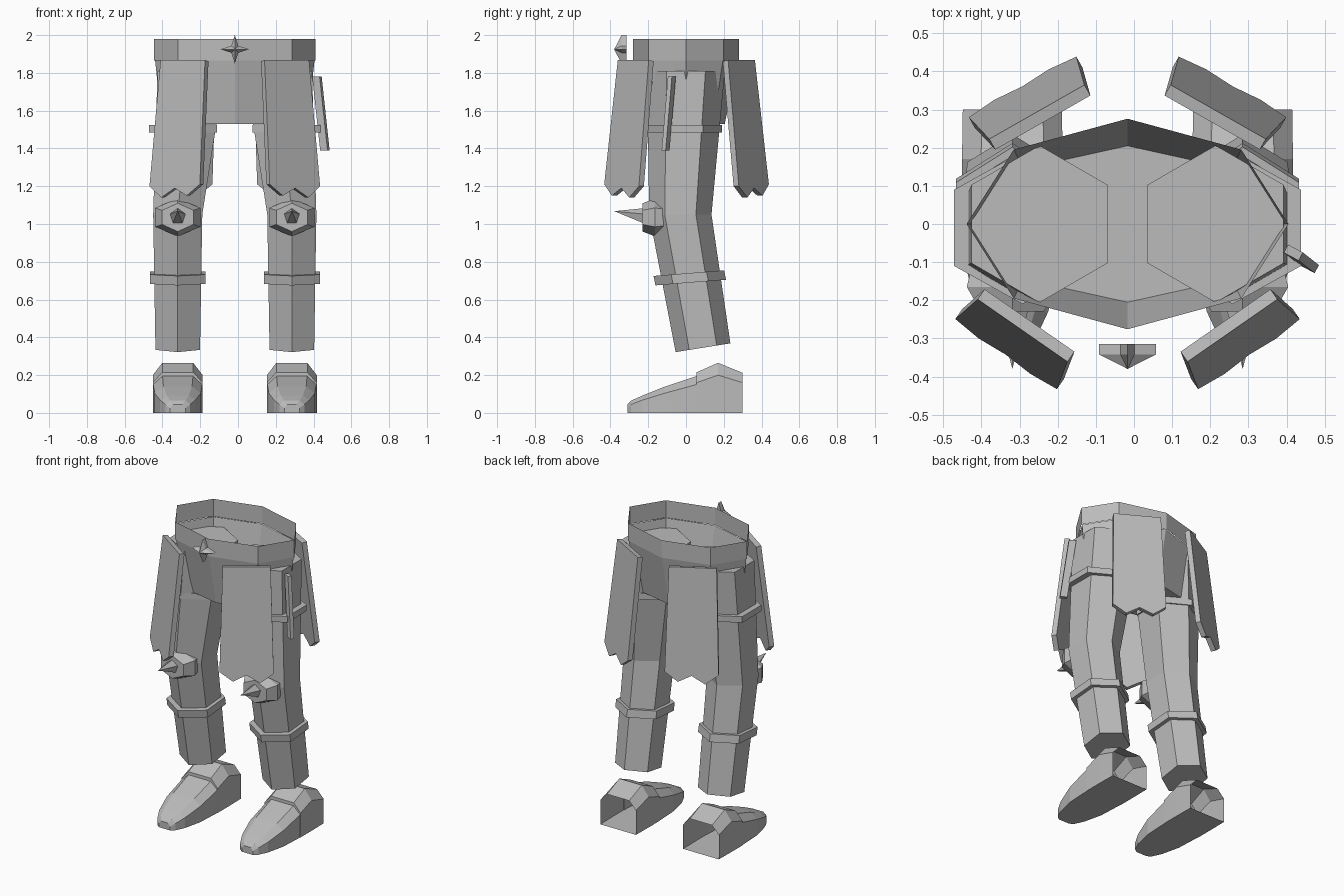
import bpy, bmesh, math
from mathutils import Vector

if "Cube" in bpy.data.objects:
    bpy.data.objects.remove(bpy.data.objects["Cube"])

CX = -0.017  # mirror plane of the body
grey = bpy.data.materials.new("plain_grey")
grey.diffuse_color = (0.5, 0.5, 0.5, 1)
grey.use_nodes = True
grey.node_tree.nodes["Principled BSDF"].inputs["Base Color"].default_value = grey.diffuse_color


def finish(name, bm, normals=True):
    if normals:
        bmesh.ops.recalc_face_normals(bm, faces=bm.faces)
    me = bpy.data.meshes.new(name)
    bm.to_mesh(me)
    bm.free()
    me.materials.append(grey)
    ob = bpy.data.objects.new(name, me)
    bpy.context.collection.objects.link(ob)
    return ob


def loft(name, rings, cap_start=True, cap_end=True):
    """Skin a list of equal-length closed rings; a one-point ring is a tip."""
    bm = bmesh.new()
    loops = [[bm.verts.new(p) for p in r] for r in rings]
    for a, b in zip(loops, loops[1:]):
        n = len(a)
        for i in range(n):
            j = (i + 1) % n
            if len(b) == 1:
                bm.faces.new((a[i], a[j], b[0]))
            else:
                bm.faces.new((a[i], a[j], b[j], b[i]))
    if cap_start:
        bm.faces.new(loops[0])
    if cap_end and len(loops[-1]) > 2:
        bm.faces.new(loops[-1])
    return finish(name, bm)


def flat_ring(n, x, y, z, rx, ry, phase=0.0, tilt=0.0):
    """Horizontal ring; tilt raises the back."""
    pts = []
    for i in range(n):
        a = phase + 2 * math.pi * i / n
        dy = ry * math.sin(a)
        pts.append((x + rx * math.cos(a), y + dy, z + tilt * dy))
    return pts


def hex_ring(x, y, z, rx, ry, tilt=0.0):
    # hexagon with its points to front and back, rx is the half width
    return flat_ring(6, x, y, z, rx / math.cos(math.pi / 6), ry, math.pi / 2, tilt)


def front_ring(n, x, y, z, r, rz=None):
    rz = rz or r
    return [(x + r * math.sin(2 * math.pi * i / n), y,
             z + rz * math.cos(2 * math.pi * i / n)) for i in range(n)]


# belt and hips
loft("belt", [flat_ring(8, CX, 0, z, 0.427, 0.28) for z in (1.865, 1.98)], False, False)
loft("hips", [flat_ring(8, CX, 0, 1.53, 0.385, 0.205),
              flat_ring(8, CX, 0, 1.865, 0.422, 0.276)], True, False)

# star buckle
def star(y, k):
    return [(CX + k * r * math.sin(i * math.pi / 4), y, 1.925 + k * r * math.cos(i * math.pi / 4))
            for i, r in enumerate([0.075, 0.026] * 4)]
loft("star_buckle", [star(-0.315, 1), star(-0.342, 1), [(CX, -0.38, 1.925)]])


def tasset(name, s, mx, my, wx, wy):
    """Hanging plate: top mid-point, inward width direction, notched lower hem."""
    across = Vector((wx, wy, 0)).normalized()
    out = Vector((-across.y, across.x, 0))
    if out.y * my < 0:
        out = -out
    hem = [(0, 1.20), (0.25, 1.14), (0.5, 1.19), (0.75, 1.15), (1, 1.21)]
    layers = []
    for thick in (0, 0.032):
        ring = []
        for u, z in [(1, 1.865), (0, 1.865)] + hem:
            t = (1.865 - z) / 0.665
            w = 0.287 + 0.037 * t
            p = Vector((-mx, my, z)) + across * (u - 0.5) * w + out * (thick + 0.076 * t)
            ring.append((CX - s * p.x, p.y, z + 0.18 * (thick - 0.016) if z > 1.8 else z))
        layers.append(ring)
    loft(name, layers)


def boot(name, x):
    # half width, shoulder height and top height along the foot
    secs = [(-0.31, 0.04, 0.025, 0.045), (-0.29, 0.066, 0.045, 0.065),
            (-0.23, 0.094, 0.068, 0.092), (-0.11, 0.122, 0.105, 0.14),
            (0.055, 0.13, 0.15, 0.195), (0.056, 0.132, 0.16, 0.215),
            (0.17, 0.132, 0.2, 0.265), (0.3, 0.13, 0.16, 0.212)]
    rings = []
    for y, w, zs, zt in secs:
        half = [(w, 0), (w, zs), (0.62 * w, zt)]
        rings.append([(x + a, y, z) for a, z in half] +
                     [(x - a, y, z) for a, z in reversed(half)])
    loft(name, rings, True, False)


for side, s in (("left", -1), ("right", 1)):
    def X(v):
        return CX + s * v
    # leg with bent knee
    loft(side + "_leg", [hex_ring(X(0.231), 0, 1.81, 0.178, 0.206),
                         hex_ring(X(0.302), -0.03, 1.05, 0.13, 0.165),
                         hex_ring(X(0.302), 0.09, 0.345, 0.118, 0.145, 0.16)])
    # straps
    loft(side + "_thigh_strap", [hex_ring(X(0.275), -0.01, z, 0.18, 0.2)
                                 for z in (1.485, 1.525)])
    loft(side + "_shin_strap", [hex_ring(X(0.302), 0.02 - (z - 0.715) * 0.2, z, 0.148, 0.187, 0.08)
                                for z in (0.69, 0.74)])
    # knee guard and spike
    kx = X(0.302)
    loft(side + "_knee_guard", [front_ring(6, kx, -0.12, 1.035, 0.125, 0.09),
                                front_ring(6, kx, -0.165, 1.035, 0.138, 0.1),
                                front_ring(6, kx, -0.23, 1.035, 0.095, 0.075)])
    loft(side + "_knee_spike", [front_ring(5, kx, -0.228, 1.04, 0.043),
                                [(kx, -0.38, 1.068)]])
    boot(side + "_boot", X(0.302))
    tasset(side + "_front_tasset", s, 0.257, -0.253, 0.82, -0.57)
    tasset(side + "_back_tasset", s, 0.222, 0.266, 0.87, 0.495)

# thin rod hanging at the right hip
def rod_ring(x, y, z):
    a = math.radians(-28)
    u = Vector((math.cos(a), math.sin(a), 0)) * 0.022
    v = Vector((-math.sin(a), math.cos(a), 0)) * 0.012
    c = Vector((x, y, z))
    return [c + u + v, c - u + v, c - u - v, c + u - v]
loft("hip_rod", [rod_ring(0.418, -0.075, 1.78), rod_ring(0.46, -0.108, 1.39)])
